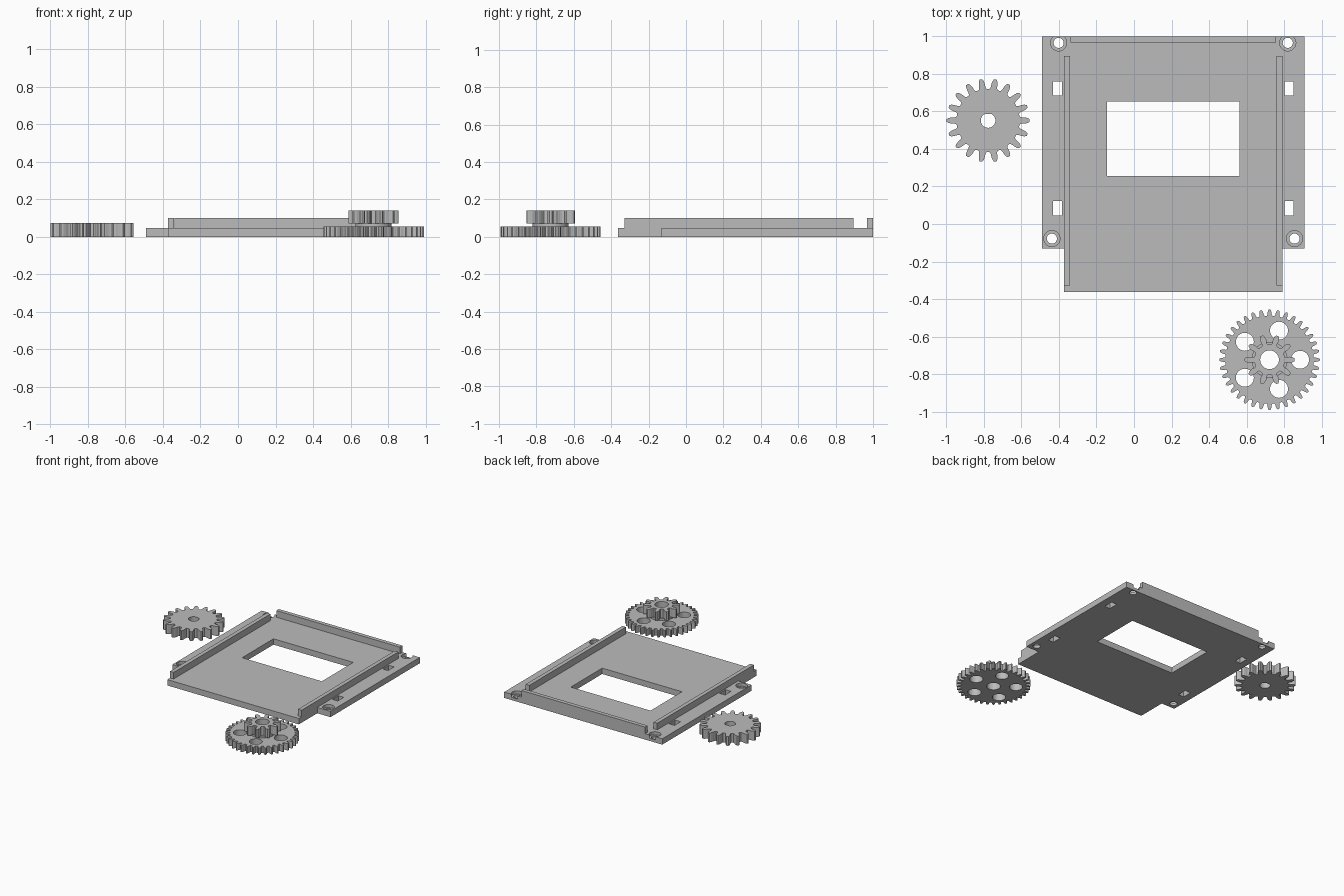
import bpy, bmesh
from math import pi, cos, sin, sqrt, asin

if "Cube" in bpy.data.objects:
    bpy.data.objects.remove(bpy.data.objects["Cube"])

grey = bpy.data.materials.new("plain grey")
grey.use_nodes = True
grey.diffuse_color = (0.5, 0.5, 0.5, 1)
grey.node_tree.nodes["Principled BSDF"].inputs["Base Color"].default_value = (0.5, 0.5, 0.5, 1)


def rect(x0, x1, y0, y1):
    return [(x0, y0), (x1, y0), (x1, y1), (x0, y1)]


def circle(x, y, r, n=32):
    return [(x + r * cos(2 * pi * i / n), y + r * sin(2 * pi * i / n)) for i in range(n)]


def d_hole(r, flat, n=28):
    # round bore with one flat facing +y
    a0 = pi - asin(flat / r)
    sweep = pi + 2 * asin(flat / r)
    return [(r * cos(a0 + sweep * i / n), r * sin(a0 + sweep * i / n)) for i in range(n + 1)]


def gear(teeth, root, tip, shape):
    # shape: (half width as a share of the pitch, share of tooth height), root to tip
    side = [(-w, h) for w, h in shape]
    profile = side + [(-w, h) for w, h in reversed(side)]
    pts = []
    for i in range(teeth):
        for w, h in profile:
            a = (i + w) * 2 * pi / teeth
            r = root + (tip - root) * h
            pts.append((r * cos(a), r * sin(a)))
    return pts


def prism(name, loops, z0, z1, at=(0, 0)):
    # first loop is the outline, the others are holes
    bm = bmesh.new()
    for loop in loops:
        vs = [bm.verts.new((x + at[0], y + at[1], z0)) for x, y in loop]
        for a, b in zip(vs, vs[1:] + vs[:1]):
            bm.edges.new((a, b))
    bmesh.ops.triangle_fill(bm, edges=bm.edges[:], use_beauty=True)
    ext = bmesh.ops.extrude_face_region(bm, geom=bm.faces[:], use_keep_orig=True)
    top = [g for g in ext["geom"] if isinstance(g, bmesh.types.BMVert)]
    bmesh.ops.translate(bm, verts=top, vec=(0, 0, z1 - z0))
    bmesh.ops.recalc_face_normals(bm, faces=bm.faces[:])
    mesh = bpy.data.meshes.new(name)
    bm.to_mesh(mesh)
    bm.free()
    mesh.materials.append(grey)
    ob = bpy.data.objects.new(name, mesh)
    bpy.context.scene.collection.objects.link(ob)
    return ob


# Base plate with window, slots and screw holes
PLATE = 0.047
RAIL = 0.1
outline = [(-0.372, -0.363), (0.793, -0.363), (0.793, -0.13), (0.91, -0.13),
           (0.91, 1), (-0.49, 1), (-0.49, -0.13), (-0.372, -0.13)]
screws = [(-0.402, 0.966), (0.82, 0.966), (-0.438, -0.078), (0.856, -0.078)]
holes = [rect(-0.143, 0.563, 0.256, 0.653)]
for x in (-0.431, 0.803):
    for y in (0.046, 0.684):
        holes.append(rect(x, x + 0.048, y, y + 0.076))
holes += [circle(x, y, 0.027) for x, y in screws]
plate = prism("base_plate", [outline] + holes, 0, PLATE)

# Wider recesses around the screw holes
for x, y in screws:
    cutter = prism("screw_recess_cutter", [circle(x, y, 0.043)], 0.022, 0.1)
    cutter.hide_render = True
    mod = plate.modifiers.new("recess", "BOOLEAN")
    mod.operation = "DIFFERENCE"
    mod.solver = "EXACT"
    mod.object = cutter
    bpy.context.view_layer.objects.active = plate
    bpy.ops.object.modifier_apply(modifier=mod.name)
    bpy.data.objects.remove(cutter)

# Guide rails
prism("right_rail", [rect(-0.372, -0.34, -0.328, 0.895)], PLATE, RAIL)
prism("left_rail", [rect(0.761, 0.793, -0.328, 0.895)], PLATE, RAIL)
prism("back_rail", [rect(-0.338, 0.757, 0.968, 1)], PLATE, RAIL)

# Single gear with flatted bore
tooth = [(0.36, 0), (0.27, 0.2), (0.24, 0.5), (0.18, 0.8), (0.09, 1)]
prism("drive_gear", [gear(18, 0.169, 0.222, tooth), d_hole(0.039, 0.034)],
      0, 0.075, (-0.778, 0.552))

# Double gear: large wheel, collar and pinion on a common bore
centre = (0.723, -0.724)
bore = circle(0, 0, 0.05)
lightening = [circle(0.163 * cos(k * 2 * pi / 5), 0.163 * sin(k * 2 * pi / 5), 0.048)
              for k in range(5)]
prism("large_gear", [gear(36, 0.235, 0.268, tooth), bore] + lightening, 0, 0.055, centre)
prism("gear_collar", [circle(0, 0, 0.096, 40), bore], 0.055, 0.07, centre)
pinion_tooth = [(0.3, 0), (0.23, 0.2), (0.24, 0.5), (0.17, 0.8), (0.08, 1)]
prism("pinion", [gear(10, 0.082, 0.134, pinion_tooth), bore], 0.07, 0.14, centre)
